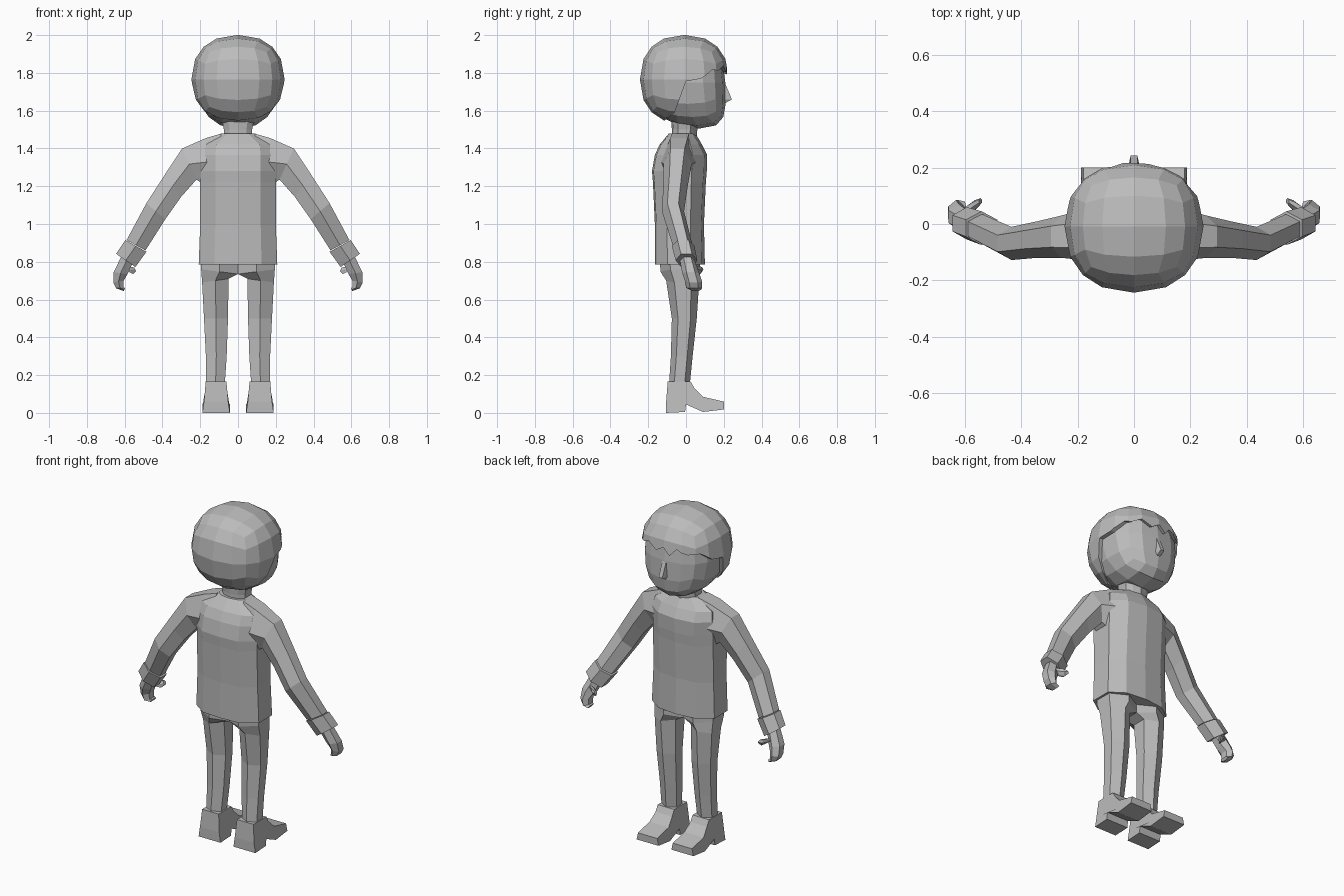
import bpy, bmesh
from mathutils import Vector

if "Cube" in bpy.data.objects:
    bpy.data.objects.remove(bpy.data.objects["Cube"])

grey = bpy.data.materials.new("plain_grey")
grey.diffuse_color = (0.5, 0.5, 0.5, 1)
grey.use_nodes = True
grey.node_tree.nodes["Principled BSDF"].inputs["Base Color"].default_value = grey.diffuse_color


def finish(name, bm, mirror=False):
    bmesh.ops.recalc_face_normals(bm, faces=bm.faces)
    me = bpy.data.meshes.new(name)
    bm.to_mesh(me)
    bm.free()
    me.materials.append(grey)
    ob = bpy.data.objects.new(name, me)
    bpy.context.collection.objects.link(ob)
    if mirror:
        ob.modifiers.new("mirror", 'MIRROR').use_mirror_merge = False
    return ob


def loft(name, rings, mirror=False):
    """Bridge closed rings of equal length and cap both ends."""
    bm = bmesh.new()
    vs = [[bm.verts.new(p) for p in r] for r in rings]
    n = len(rings[0])
    for a, b in zip(vs, vs[1:]):
        for i in range(n):
            j = (i + 1) % n
            bm.faces.new((a[i], a[j], b[j], b[i]))
    bm.faces.new(vs[0])
    bm.faces.new(vs[-1])
    return finish(name, bm, mirror)


def limb(name, sections):
    """Six-sided mirrored limb; section = outer x, z, inner x, z, back y, front y."""
    rings = []
    for ox, oz, ix, iz, y0, y1 in sections:
        def pt(t, s):
            return (ox + (ix - ox) * t, y0 + (y1 - y0) * s, oz + (iz - oz) * t)
        rings.append([pt(0, .25), pt(0, .75), pt(.5, 1),
                      pt(1, .75), pt(1, .25), pt(.5, 0)])
    return loft(name, rings, True)


def block_ball(name, centre, size, power, shape=None):
    """Rounded ball made from a gridded cube."""
    bm = bmesh.new()
    bmesh.ops.create_cube(bm, size=2)
    bmesh.ops.subdivide_edges(bm, edges=bm.edges[:], cuts=3, use_grid_fill=True)
    for v in bm.verts:
        p = v.co / sum(abs(c) ** power for c in v.co) ** (1 / power)
        if shape:
            p = shape(p)
        v.co = Vector(centre) + Vector(c * s for c, s in zip(p, size))
    return finish(name, bm)


# Face: the jaw is pulled forward
def jaw(p):
    if p.z < 0:
        p.y += 0.36 * p.z * p.z
        p.x *= 1 - 0.12 * p.z * p.z
    return p


block_ball("head", (0, -0.01, 1.75), (0.222, 0.218, 0.245), 2.4, jaw)

# Nose
loft("nose", [[(-.012, .17, 1.75), (.012, .17, 1.75), (.012, .205, 1.75), (-.012, .205, 1.75)],
              [(-.028, .17, 1.66), (.028, .17, 1.66), (.012, .243, 1.66), (-.012, .243, 1.66)],
              [(-.022, .16, 1.635), (.022, .16, 1.635), (.01, .2, 1.635), (-.01, .2, 1.635)]])

# Hair: ball with the face opening cut away along a jagged hairline
hair = block_ball("hair", (0, -0.008, 1.765), (0.247, 0.236, 0.236), 2.25)
opening = []
for x, dz in ((-.3, -.01), (-.14, 0), (-.08, .03), (-.04, -.01), (0, .03),
              (.05, .0), (.11, .03), (.16, 0), (.3, -.01)):
    opening.append([(x, -.14, 1.4), (x, -.13, 1.535), (x, -.06, 1.59), (x, 0, 1.755),
                    (x, .08, 1.77), (x, .14, 1.82 + dz), (x, .4, 1.76 + dz), (x, .4, 1.4)])
cutter = loft("hair_cutter", opening)
cutter.hide_render = True
cutter.hide_set(True)
cut = hair.modifiers.new("face_opening", 'BOOLEAN')
cut.operation = 'DIFFERENCE'
cut.object = cutter


# Jacket body and neck: ten-sided rings with a ridge down the middle
def body_ring(z, w, back, front, lift=0):
    mid = (back + front) / 2
    half = [(0, front), (.6 * w, front - .015), (w, mid + .45 * (front - mid)),
            (w, mid - .5 * (mid - back)), (.6 * w, back + .008), (0, back)]
    left = [(-x, y) for x, y in half[-2:0:-1]]
    return [(x, y, z + lift * abs(x)) for x, y in half + left]


loft("jacket", [body_ring(.785, .208, -.165, .1), body_ring(1.0, .2, -.165, .095),
                body_ring(1.22, .2, -.175, .105), body_ring(1.28, .2, -.18, .11),
                body_ring(1.365, .2, -.165, .112), body_ring(1.42, .19, -.14, .085),
                body_ring(1.48, .09, -.09, .05)])
loft("neck", [body_ring(1.44, .075, -.075, .055), body_ring(1.5, .075, -.075, .06),
              body_ring(1.58, .09, -.08, .07)])

# Sleeves and turned-back cuffs
limb("sleeve", [(.09, 1.478, .1, 1.2, -.12, .06), (.17, 1.455, .17, 1.2, -.13, .055),
                (.295, 1.4, .22, 1.235, -.12, .03), (.385, 1.265, .3, 1.145, -.12, .01),
                (.485, 1.11, .385, 1.025, -.128, -.01), (.59, .915, .49, .86, -.07, .035)])
limb("cuff", [(.597, .915, .485, .853, -.075, .045), (.645, .842, .543, .772, -.055, .06)])

# Hand: palm, curled fingers and thumb
limb("hand", [(.61, .845, .555, .80, -.035, .04), (.658, .745, .585, .735, -.02, .07),
              (.66, .69, .605, .70, -.005, .085), (.645, .66, .605, .665, .0, .085),
              (.605, .645, .597, .66, .02, .08)])
limb("thumb", [(.61, .775, .575, .745, .03, .06), (.575, .775, .555, .735, .05, .085),
               (.55, .77, .54, .75, .07, .092)])

# Trousers
limb("trouser_leg", [(.195, .83, .0, .83, -.14, .075), (.195, .76, .0, .735, -.135, .075),
                     (.19, .69, .05, .71, -.105, .07), (.18, .5, .053, .5, -.075, .057),
                     (.17, .3, .06, .3, -.08, .035), (.168, .15, .07, .15, -.09, .02)])

# Shoes: side profile with a heel notch, wider at the sole
profile = [(-.097, .165), (.025, .165), (.045, .13), (.09, .085), (.2, .06), (.2, .018),
           (.09, .005), (.0, .045), (-.005, .005), (-.105, .0), (-.105, .06)]


def shoe_side(s):
    return [(.116 + s * (.055 if z > .12 else .064 if z > .05 else .073), y, z)
            for y, z in profile]


loft("shoe", [shoe_side(-1), shoe_side(1)], True)
